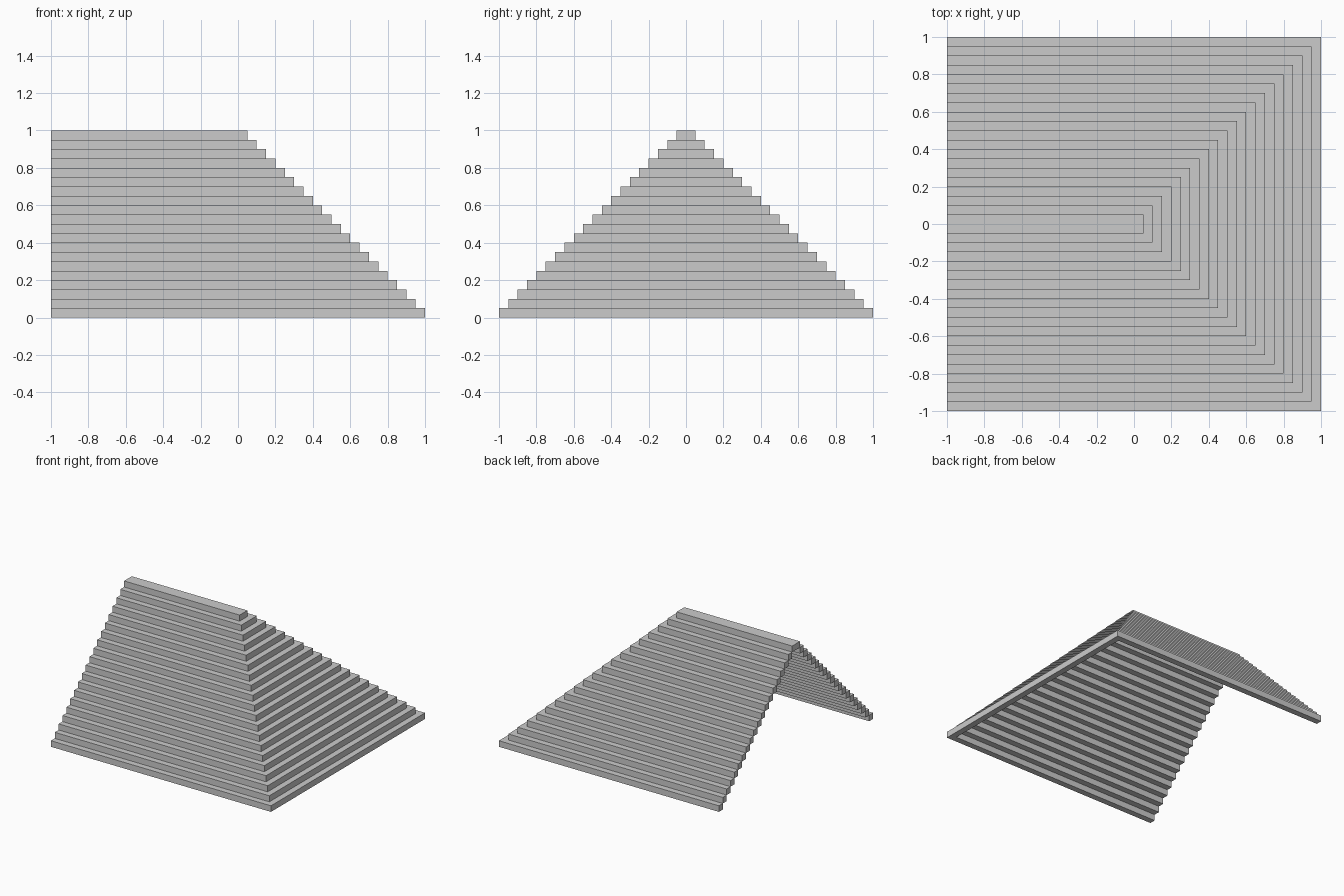
import bpy
import bmesh

if "Cube" in bpy.data.objects:
    bpy.data.objects.remove(bpy.data.objects["Cube"])

STEP = 0.05    # height and width of every course
COURSES = 20
BACK = -1.0    # open gable end


def extruded_outline(name, outline, z, height):
    """Flat outline (x, y) pulled upwards into a solid."""
    bm = bmesh.new()
    face = bm.faces.new([bm.verts.new((x, y, z)) for x, y in outline])
    top = bmesh.ops.extrude_face_region(bm, geom=[face])["geom"]
    verts = [g for g in top if isinstance(g, bmesh.types.BMVert)]
    bmesh.ops.translate(bm, verts=verts, vec=(0, 0, height))
    bmesh.ops.recalc_face_normals(bm, faces=bm.faces)
    mesh = bpy.data.meshes.new(name)
    bm.to_mesh(mesh)
    bm.free()
    obj = bpy.data.objects.new(name, mesh)
    bpy.context.collection.objects.link(obj)
    return obj


# U-shaped roof courses, each one step smaller and higher than the last
for i in range(COURSES - 1):
    outer = 1 - i * STEP
    inner = outer - STEP
    outline = [(BACK, -outer), (outer, -outer), (outer, outer), (BACK, outer),
               (BACK, inner), (inner, inner), (inner, -inner), (BACK, -inner)]
    extruded_outline(f"roof_course_{i + 1:02d}", outline, i * STEP, STEP)

# Solid ridge beam closing the top
extruded_outline("ridge_beam",
                 [(BACK, -STEP), (STEP, -STEP), (STEP, STEP), (BACK, STEP)],
                 (COURSES - 1) * STEP, STEP)
